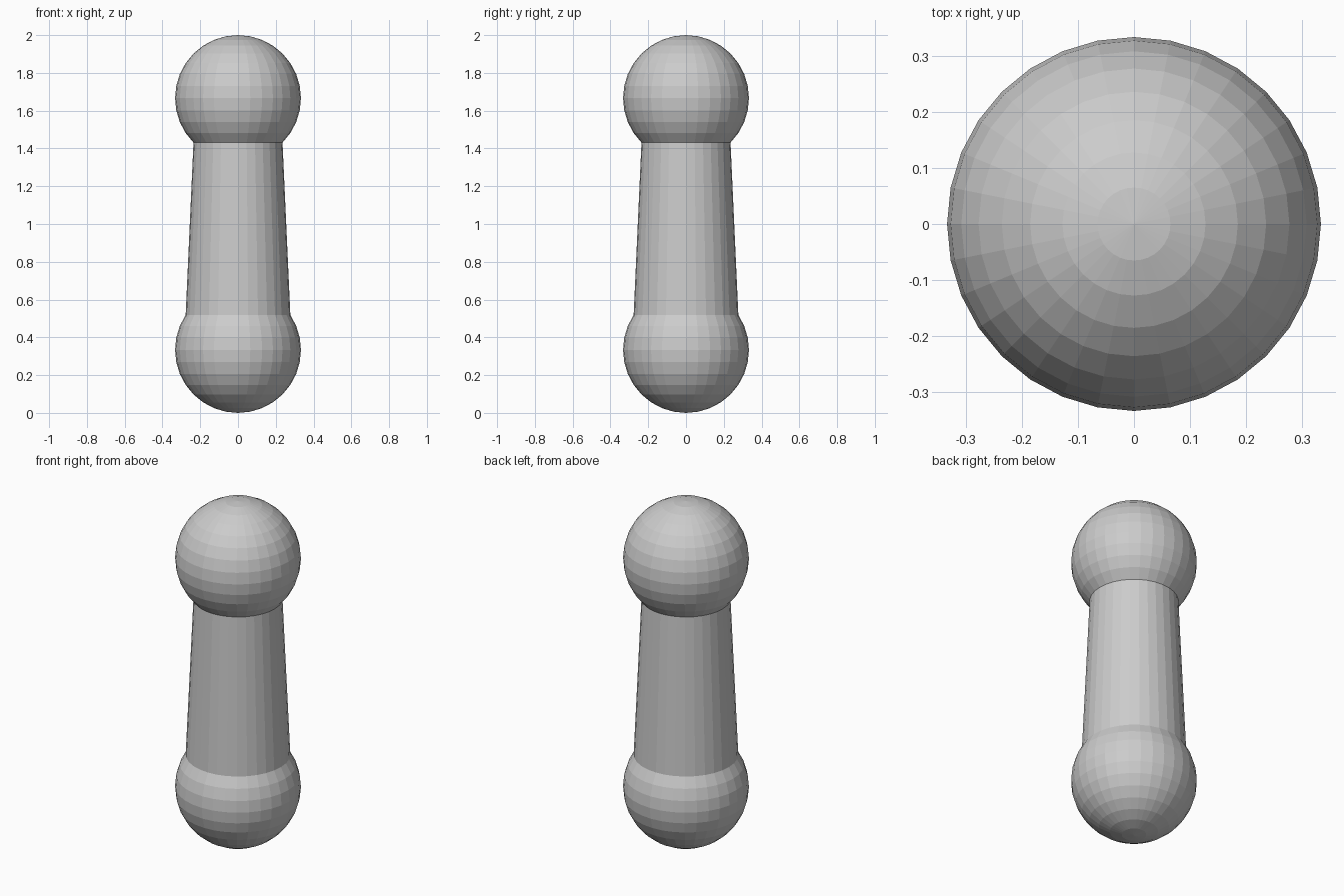
import bpy
import bmesh
from math import sin, cos, pi

cube = bpy.data.objects.get("Cube")
if cube:
    bpy.data.objects.remove(cube, do_unlink=True)

SEGMENTS, RINGS = 32, 16
RADIUS = 1 / 3
LOW, HIGH = RADIUS, 2 - RADIUS
STEP = pi / RINGS

grey = bpy.data.materials.new("plain_grey")
grey.use_nodes = True
colour = (0.6, 0.6, 0.6, 1)
grey.diffuse_color = colour
grey.node_tree.nodes["Principled BSDF"].inputs["Base Color"].default_value = colour


def add_part(name, bm, z):
    mesh = bpy.data.meshes.new(name)
    bm.to_mesh(mesh)
    bm.free()
    mesh.materials.append(grey)
    part = bpy.data.objects.new(name, mesh)
    part.location.z = z
    bpy.context.collection.objects.link(part)


# Faceted balls at both ends
for name, z in (("bottom_ball", LOW), ("top_ball", HIGH)):
    bm = bmesh.new()
    bmesh.ops.create_uvsphere(bm, u_segments=SEGMENTS, v_segments=RINGS, radius=RADIUS)
    add_part(name, bm, z)

# Tapered shaft, meeting each ball on one of its rings
low_angle, high_angle = 5 * STEP, 4 * STEP
shaft_bottom = LOW + RADIUS * cos(low_angle)
shaft_top = HIGH - RADIUS * cos(high_angle)
bm = bmesh.new()
bmesh.ops.create_cone(bm, cap_ends=False, segments=SEGMENTS,
                      radius1=RADIUS * sin(low_angle),
                      radius2=RADIUS * sin(high_angle),
                      depth=shaft_top - shaft_bottom)
add_part("tapered_shaft", bm, (shaft_bottom + shaft_top) / 2)
